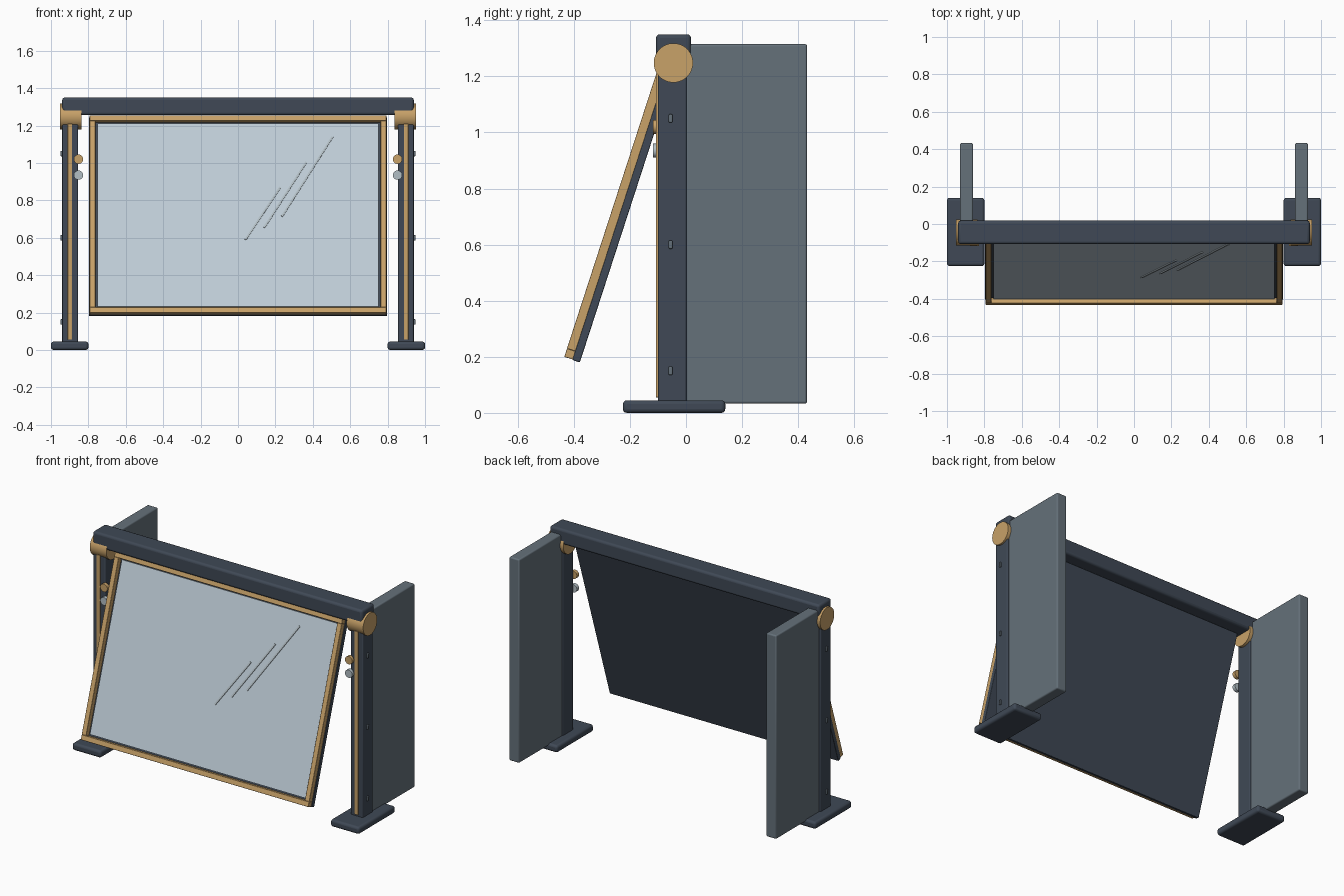
import bpy, bmesh, math
from mathutils import Matrix, Vector

cube = bpy.data.objects.get("Cube")
if cube:
    bpy.data.objects.remove(cube, do_unlink=True)


def material(name, rgb):
    mat = bpy.data.materials.new(name)
    mat.use_nodes = True
    colour = (*rgb, 1)
    mat.diffuse_color = colour
    mat.node_tree.nodes["Principled BSDF"].inputs["Base Color"].default_value = colour
    return mat


NAVY = material("dark navy", (0.05, 0.066, 0.092))
GOLD = material("brushed gold", (0.58, 0.36, 0.14))
SLATE = material("slate grey", (0.13, 0.165, 0.195))
GLASS = material("pale blue glass", (0.52, 0.61, 0.68))
SILVER = material("silver", (0.45, 0.52, 0.56))


def finish(name, bm, mat, matrix, bevel):
    mesh = bpy.data.meshes.new(name)
    bm.to_mesh(mesh)
    bm.free()
    mesh.materials.append(mat)
    obj = bpy.data.objects.new(name, mesh)
    bpy.context.collection.objects.link(obj)
    obj.matrix_world = matrix
    if bevel:
        mod = obj.modifiers.new("soft edges", 'BEVEL')
        mod.width = bevel
        mod.segments = 3
    bpy.ops.object.select_all(action='DESELECT')
    obj.select_set(True)
    bpy.context.view_layer.objects.active = obj
    bpy.ops.object.shade_smooth_by_angle(angle=math.radians(35))
    return obj


def box(name, low, high, mat, bevel=0.0, matrix=Matrix()):
    low, high = Vector(low), Vector(high)
    bm = bmesh.new()
    bmesh.ops.create_cube(bm, size=1)
    bmesh.ops.scale(bm, vec=high - low, verts=bm.verts)
    bmesh.ops.translate(bm, vec=(low + high) / 2, verts=bm.verts)
    return finish(name, bm, mat, matrix, bevel)


def disc(name, centre, radius, depth, axis, mat, sides=32):
    bm = bmesh.new()
    bmesh.ops.create_cone(bm, cap_ends=True, segments=sides, radius1=radius,
                          radius2=radius, depth=depth)
    turn = Matrix.Rotation(math.pi / 2, 4, 'Y' if axis == 'x' else 'X')
    return finish(name, bm, mat, Matrix.Translation(centre) @ turn, 0)


def side_box(name, side, x, y, z, mat, bevel=0.0):
    xs = sorted((side * x[0], side * x[1]))
    return box(name, (xs[0], y[0], z[0]), (xs[1], y[1], z[1]), mat, bevel)


# Uprights, feet, side panels and fittings, repeated on both sides
for side, label in ((1, "left"), (-1, "right")):
    side_box(label + "_foot", side, (0.80, 1.0), (-0.225, 0.14), (0, 0.045), NAVY, 0.014)
    side_box(label + "_post", side, (0.855, 0.94), (-0.10, 0.002), (0.04, 1.27), NAVY, 0.006)
    side_box(label + "_post_strip", side, (0.887, 0.911), (-0.107, -0.095), (0.055, 1.21), GOLD, 0.002)
    side_box(label + "_side_panel", side, (0.86, 0.931), (0, 0.432), (0.033, 1.315), SLATE, 0.008)
    disc(label + "_hinge", (side * 0.895, -0.045, 1.248), 0.07, 0.115, 'x', GOLD, 48)
    disc(label + "_gold_knob", (side * 0.853, -0.107, 1.02), 0.025, 0.022, 'y', GOLD, 24)
    disc(label + "_silver_knob", (side * 0.853, -0.107, 0.935), 0.025, 0.022, 'y', SILVER, 24)
    for i in range(3):
        z = 0.15 + 0.45 * i
        side_box(f"{label}_post_stud_{i + 1}", side, (0.93, 0.949), (-0.062, -0.048),
                 (z - 0.015, z + 0.015), SLATE, 0.004)

# Top beam
box("top_beam", (-0.94, -0.107, 1.255), (0.94, 0.018, 1.35), NAVY, 0.014)

# Tilted screen: local z runs up the screen, local y runs into it
TILT = Matrix.Translation((0, -0.434, 0.20)) @ Matrix.Rotation(math.radians(-18), 4, 'X')
HALF, HEIGHT, BAR, DEPTH = 0.793, 1.11, 0.031, 0.034
box("screen_back", (-HALF - 0.004, 0.031, -0.002), (HALF + 0.004, 0.059, HEIGHT), NAVY, 0.004, TILT)
box("frame_bottom", (-HALF, 0, 0), (HALF, DEPTH, BAR), GOLD, 0.003, TILT)
box("frame_top", (-HALF, 0, HEIGHT - BAR), (HALF, DEPTH, HEIGHT), GOLD, 0.003, TILT)
for side, label in ((1, "left"), (-1, "right")):
    xs = sorted((side * HALF, side * (HALF - BAR)))
    box("frame_" + label, (xs[0], 0, BAR), (xs[1], DEPTH, HEIGHT - BAR), GOLD, 0.003, TILT)
box("screen_glass", (-0.752, 0.022, BAR + 0.01), (0.752, 0.035, HEIGHT - BAR - 0.008), GLASS, 0, TILT)

# Diagonal glints on the glass
for i, (x0, z0, x1, z1) in enumerate(((0.04, 0.59, 0.225, 0.87),
                                      (0.14, 0.655, 0.365, 1.005),
                                      (0.235, 0.715, 0.505, 1.14))):
    rise = math.cos(math.radians(18))
    start = Vector((x0, 0.02, (z0 - 0.194) / rise))
    end = Vector((x1, 0.02, (z1 - 0.194) / rise))
    run = end - start
    lean = Matrix.Rotation(math.atan2(run.x, run.z), 4, 'Y')
    box(f"glass_glint_{i + 1}", (-0.005, -0.003, 0), (0.005, 0.003, run.length), SILVER, 0,
        TILT @ Matrix.Translation(start) @ lean)
